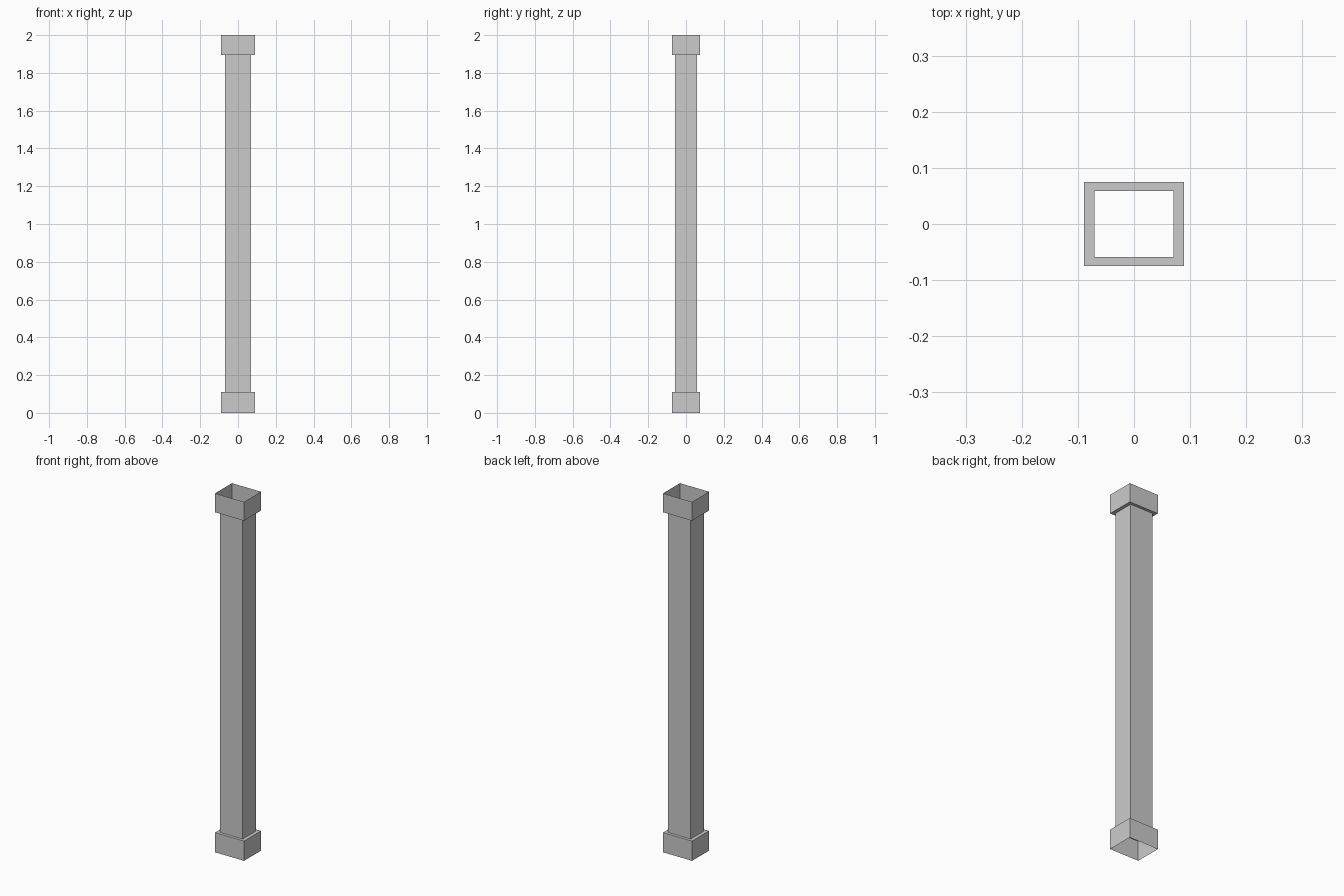
import bpy, bmesh

if "Cube" in bpy.data.objects:
    bpy.data.objects.remove(bpy.data.objects["Cube"])

SHAFT = (0.07, 0.0585)     # half width, half depth
COLLAR = (0.0893, 0.0745)


def square_sleeve(name, sections):
    """Open-ended rectangular shell through (half sizes, z) sections, bottom to top."""
    bm = bmesh.new()
    loops = []
    for (hx, hy), z in sections:
        loops.append([bm.verts.new((sx * hx, sy * hy, z))
                      for sx, sy in ((-1, -1), (1, -1), (1, 1), (-1, 1))])
    for low, high in zip(loops, loops[1:]):
        for i in range(4):
            j = (i + 1) % 4
            bm.faces.new((low[i], low[j], high[j], high[i]))
    mesh = bpy.data.meshes.new(name)
    bm.to_mesh(mesh)
    bm.free()
    obj = bpy.data.objects.new(name, mesh)
    bpy.context.collection.objects.link(obj)
    return obj


# Base collar: open below, stepping in to the shaft
square_sleeve("base_collar", [(COLLAR, 0.0), (COLLAR, 0.11), (SHAFT, 0.11)])

# Hollow shaft
square_sleeve("shaft", [(SHAFT, 0.11), (SHAFT, 1.895)])

# Top collar: stepping out from the shaft, open above
square_sleeve("top_collar", [(SHAFT, 1.895), (COLLAR, 1.895), (COLLAR, 2.0)])
